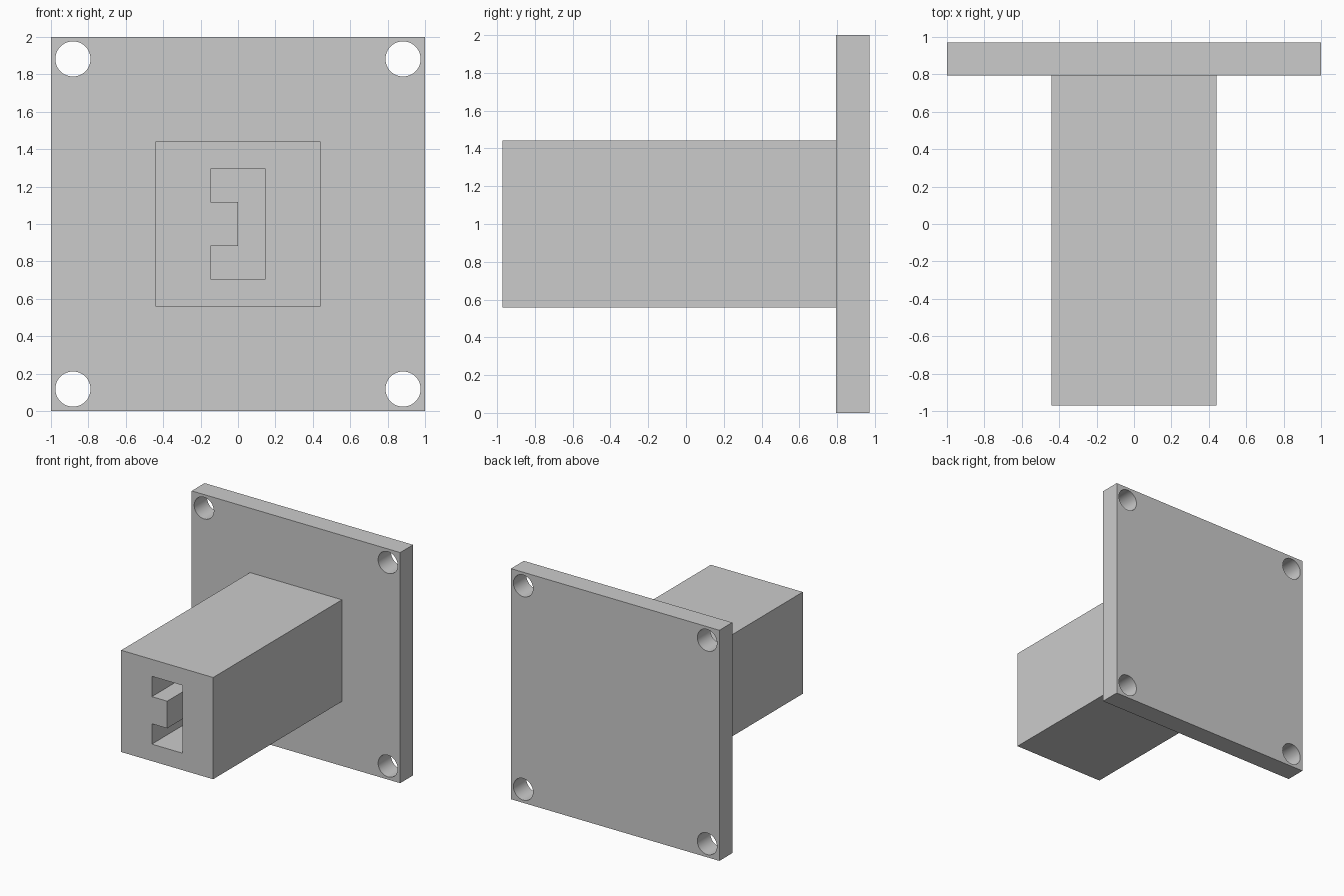
import bpy, bmesh, math

if "Cube" in bpy.data.objects:
    bpy.data.objects.remove(bpy.data.objects["Cube"])

U = 1 / 17          # the part is laid out on a 1/17 unit grid
FRONT, BACK = -16.5 * U, 16.5 * U
PLATE_FRONT = BACK - 3 * U
MID = 1.0           # height of the centre line


def prism(name, outline, y0, y1):
    """Extrude an (x, z) outline, given about the centre line, from y0 to y1."""
    bm = bmesh.new()
    face = bm.faces.new([bm.verts.new((x, y0, MID + z)) for x, z in outline])
    new = bmesh.ops.extrude_face_region(bm, geom=[face])["geom"]
    verts = [v for v in new if isinstance(v, bmesh.types.BMVert)]
    bmesh.ops.translate(bm, verts=verts, vec=(0, y1 - y0, 0))
    bmesh.ops.recalc_face_normals(bm, faces=bm.faces)
    mesh = bpy.data.meshes.new(name)
    bm.to_mesh(mesh)
    bm.free()
    obj = bpy.data.objects.new(name, mesh)
    bpy.context.collection.objects.link(obj)
    return obj


def square(h):
    return [(-h, -h), (h, -h), (h, h), (-h, h)]


def combine(target, tool, operation):
    mod = target.modifiers.new(operation.lower(), "BOOLEAN")
    mod.operation, mod.solver, mod.object = operation, "EXACT", tool
    bpy.context.view_layer.objects.active = target
    bpy.ops.object.modifier_apply(modifier=mod.name)
    bpy.data.objects.remove(tool)


# Mounting plate with the square block joined to its front
mount = prism("mounting_plate_with_block", square(1.0), PLATE_FRONT, BACK)
combine(mount, prism("block", square(7.5 * U), FRONT, PLATE_FRONT + U), "UNION")

# C-shaped slot running along the block up to the plate
slot = [(x * U, z * U) for x, z in [
    (-2.5, -5), (2.5, -5), (2.5, 5), (-2.5, 5),
    (-2.5, 2), (0, 2), (0, -2), (-2.5, -2)]]
combine(mount, prism("slot_cutter", slot, FRONT - 0.1, PLATE_FRONT), "DIFFERENCE")

# Four corner bolt holes
for sx in (-1, 1):
    for sz in (-1, 1):
        ring = [(sx * 15 * U + 1.6 * U * math.cos(i * math.tau / 48),
                 sz * 15 * U + 1.6 * U * math.sin(i * math.tau / 48))
                for i in range(48)]
        combine(mount, prism("hole_cutter", ring, PLATE_FRONT - 0.1, BACK + 0.1),
                "DIFFERENCE")

mount.select_set(True)
bpy.context.view_layer.objects.active = mount
bpy.ops.object.shade_smooth_by_angle(angle=math.radians(30))
